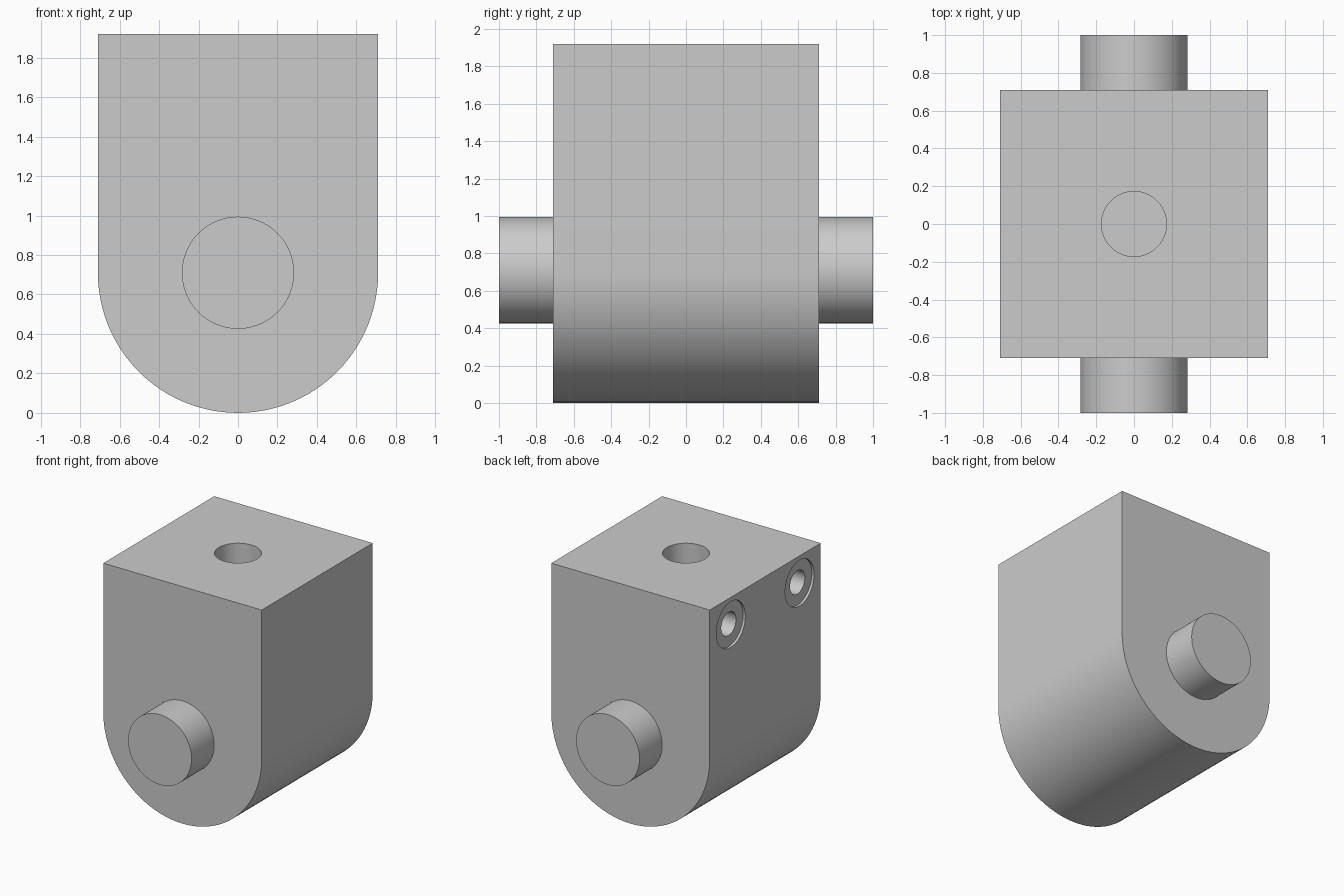
import bpy, bmesh, math
from mathutils import Matrix

if "Cube" in bpy.data.objects:
    bpy.data.objects.remove(bpy.data.objects["Cube"], do_unlink=True)

HALF = 0.71      # half width of the block and radius of its rounded base
TOP = 1.92
SEGMENTS = 96

grey = bpy.data.materials.new("machined_grey")
grey.use_nodes = True
grey.diffuse_color = (0.6, 0.6, 0.6, 1)
grey.node_tree.nodes["Principled BSDF"].inputs["Base Color"].default_value = (0.6, 0.6, 0.6, 1)


def make_object(name, bm):
    bmesh.ops.recalc_face_normals(bm, faces=bm.faces)
    mesh = bpy.data.meshes.new(name)
    bm.to_mesh(mesh)
    bm.free()
    mesh.materials.append(grey)
    obj = bpy.data.objects.new(name, mesh)
    bpy.context.collection.objects.link(obj)
    return obj


def cylinder(name, radius, length, centre, axis):
    turn = {"X": Matrix.Rotation(math.pi / 2, 4, "Y"),
            "Y": Matrix.Rotation(math.pi / 2, 4, "X"),
            "Z": Matrix.Identity(4)}[axis]
    bm = bmesh.new()
    bmesh.ops.create_cone(bm, cap_ends=True, segments=SEGMENTS, radius1=radius,
                          radius2=radius, depth=length,
                          matrix=Matrix.Translation(centre) @ turn)
    return make_object(name, bm)


def activate(obj):
    bpy.ops.object.select_all(action="DESELECT")
    obj.select_set(True)
    bpy.context.view_layer.objects.active = obj


def cut(target, cutter):
    cutter.hide_render = True
    mod = target.modifiers.new(cutter.name, "BOOLEAN")
    mod.operation = "DIFFERENCE"
    mod.solver = "EXACT"
    mod.object = cutter
    activate(target)
    bpy.ops.object.modifier_apply(modifier=mod.name)
    bpy.data.objects.remove(cutter, do_unlink=True)


# Block: square top with a half-round base, extruded front to back
steps = SEGMENTS // 2
profile = [(HALF, TOP), (-HALF, TOP)]
for i in range(steps + 1):
    a = math.pi * (1 + i / steps)
    profile.append((HALF * math.cos(a), HALF + HALF * math.sin(a)))
bm = bmesh.new()
face = bm.faces.new([bm.verts.new((x, -HALF, z)) for x, z in profile])
extruded = bmesh.ops.extrude_face_region(bm, geom=[face], use_keep_orig=True)
moved = [g for g in extruded["geom"] if isinstance(g, bmesh.types.BMVert)]
bmesh.ops.translate(bm, verts=moved, vec=(0, 2 * HALF, 0))
block = make_object("block", bm)

# Blind hole in the top
cut(block, cylinder("top_hole", 0.172, 1.2, (0, 0, TOP), "Z"))

# Two counterbored screw holes in the plain side
for y in (-0.44, 0.44):
    cut(block, cylinder("counterbore", 0.185, 0.04, (-HALF, y, 1.70), "X"))
    cut(block, cylinder("screw_hole", 0.095, 1.4, (-HALF, y, 1.70), "X"))

# Round shaft running through the block
shaft = cylinder("shaft", 0.284, 2.0, (0, 0, HALF), "Y")

for obj in (block, shaft):
    activate(obj)
    bpy.ops.object.shade_smooth_by_angle(angle=math.radians(30))
